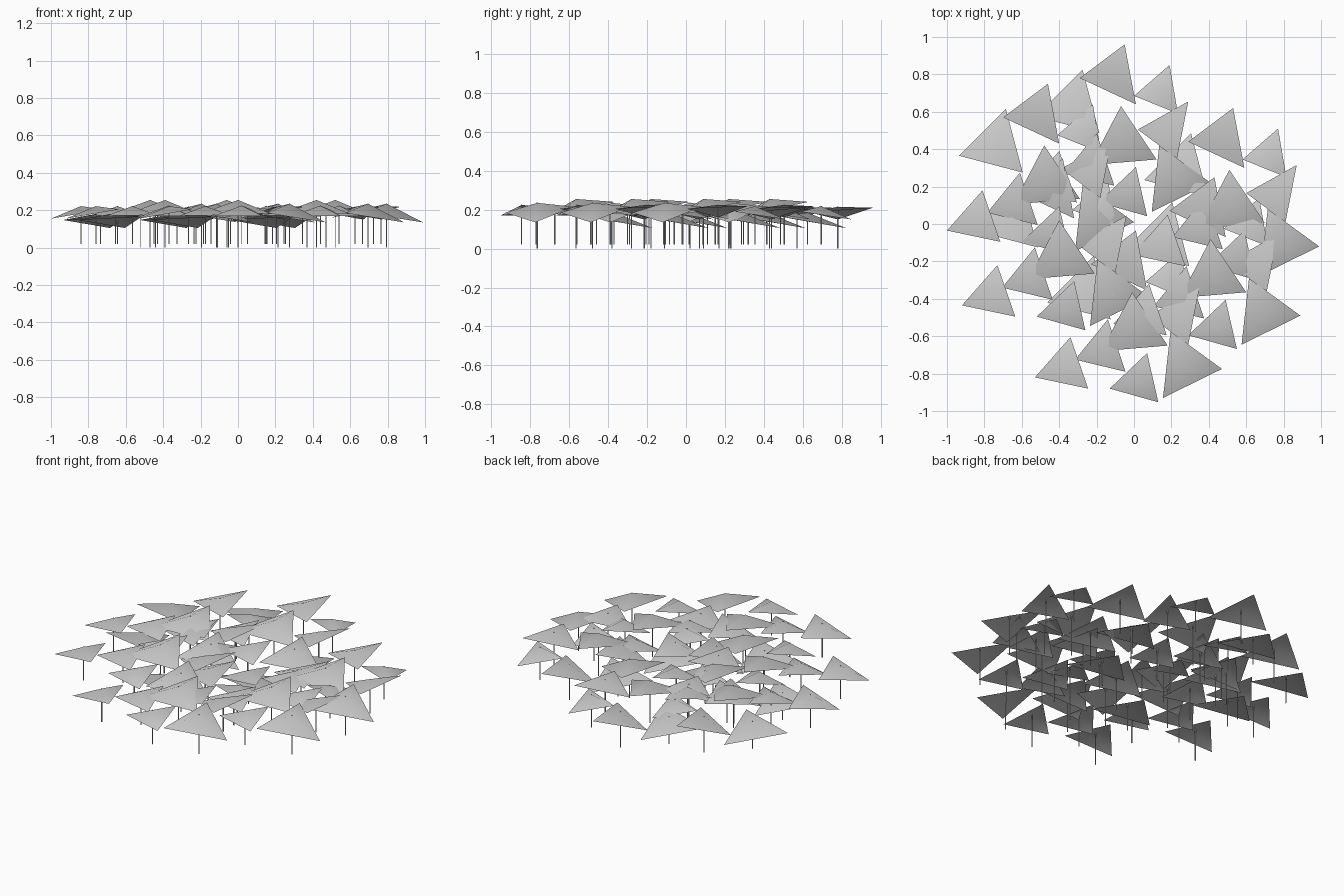
import bpy, bmesh
from mathutils import Vector

if "Cube" in bpy.data.objects:
    bpy.data.objects.remove(bpy.data.objects["Cube"])

# centres of the six identical clumps
CLUMPS = [(-.06, .43), (-.47, .22), (.52, .09), (-.39, -.18), (.42, -.28), (0, -.565)]

# each leaf: name, stem offset in clump, apex height, stem foot height, three corners (x, y from stem; z absolute)
LEAVES = [
    ("large_leaf", (0, 0), .255, 0, [(-.01, .20, .24), (-.175, -.115, .19), (.18, -.085, .18)]),
    ("right_leaf", (.275, -.20), .235, 0, [(-.08, .19, .215), (-.12, -.165, .185), (.195, -.01, .135)]),
    ("back_leaf", (-.05, .35), .215, 0, [(.06, .18, .21), (-.18, 0, .15), (.12, -.14, .185)]),
    ("small_leaf_a", (.205, .265), .218, .02, [(.045, .155, .15), (-.145, -.01, .185), (.09, -.105, .19)]),
    ("low_leaf", (-.265, .195), .185, .02, [(.05, .20, .105), (-.20, -.05, .148), (.14, -.14, .165)]),
    ("small_leaf_b", (.245, .075), .225, .02, [(.105, .15, .218), (-.165, 0, .16), (.045, -.155, .205)]),
    ("left_leaf", (-.37, -.205), .222, .02, [(.03, .165, .19), (-.16, -.05, .155), (.125, -.11, .205)]),
    ("front_leaf", (.02, -.28), .225, .02, [(.05, .155, .205), (-.15, -.035, .17), (.11, -.108, .17)]),
    ("small_leaf_c", (-.175, -.11), .222, .02, [(.035, .165, .20), (-.14, -.05, .17), (.13, -.115, .175)]),
]


def make_mesh(name, bm):
    mesh = bpy.data.meshes.new(name)
    bm.to_mesh(mesh)
    bm.free()
    return mesh


def leaf_mesh(name, apex, corners):
    """Shallow three-sided open pyramid."""
    bm = bmesh.new()
    top = bm.verts.new((0, 0, apex))
    ring = [bm.verts.new(c) for c in corners]
    for i in range(3):
        bm.faces.new((top, ring[i], ring[(i + 1) % 3])).smooth = True
    return make_mesh(name, bm)


def stem_mesh(name, foot, top):
    """Thin upright stalk."""
    bm = bmesh.new()
    bmesh.ops.create_cone(bm, cap_ends=True, segments=6, radius1=.003, radius2=.003, depth=top - foot)
    bmesh.ops.translate(bm, verts=bm.verts, vec=Vector((0, 0, (foot + top) / 2)))
    return make_mesh(name, bm)


def place(name, mesh, x, y):
    obj = bpy.data.objects.new(name, mesh)
    obj.location = (x, y, 0)
    bpy.context.collection.objects.link(obj)


# leaves and stems share meshes across the clumps
for name, (ox, oy), apex, foot, corners in LEAVES:
    leaf = leaf_mesh(name, apex, corners)
    stem = stem_mesh(name + "_stem", foot, apex + .001)
    for cx, cy in CLUMPS:
        place(name, leaf, cx + ox, cy + oy)
        place(name + "_stem", stem, cx + ox, cy + oy)
